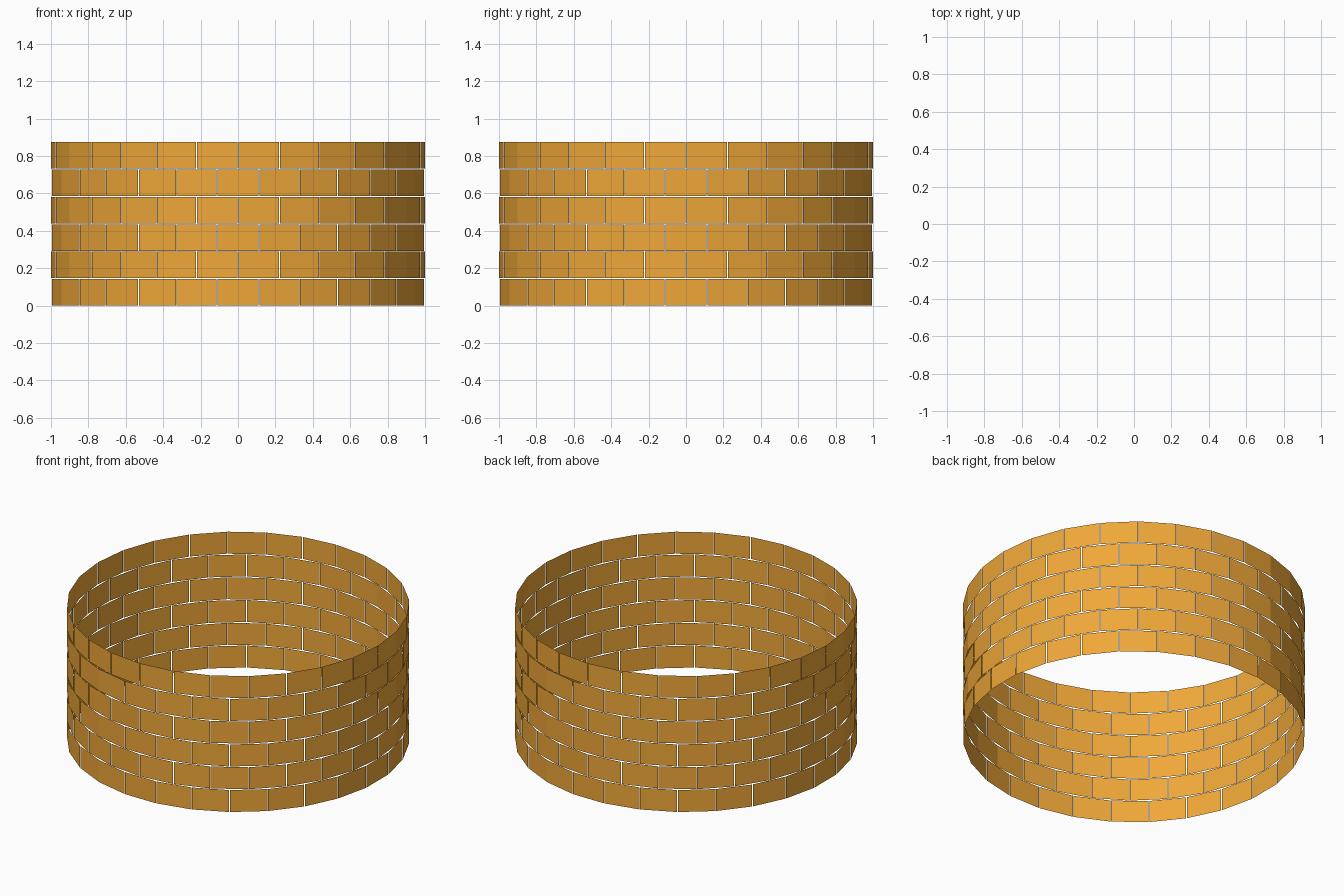
import bpy, bmesh
from math import sin, cos, pi

if "Cube" in bpy.data.objects:
    bpy.data.objects.remove(bpy.data.objects["Cube"])

SIDES, ROWS = 28, 6
RADIUS, HEIGHT, PITCH = 1.0, 0.1415, 0.1467
GAP = 0.004                      # open joint between neighbouring bricks
STEP = 2 * pi / SIDES

mat = bpy.data.materials.new("orange_brick")
mat.diffuse_color = (0.87, 0.39, 0.04, 1)
mat.use_nodes = True
mat.node_tree.nodes["Principled BSDF"].inputs["Base Color"].default_value = mat.diffuse_color


def brick_row(index):
    """One ring of flat, thin brick panels; every other ring is shifted by half a brick."""
    bm = bmesh.new()
    shift = STEP / 2 if index % 2 == 0 else 0
    apothem = RADIUS * cos(STEP / 2)
    half = RADIUS * sin(STEP / 2) - GAP / 2
    z0 = index * PITCH
    for i in range(SIDES):
        a = (i + 0.5) * STEP + shift
        corners = [(-half, z0), (half, z0), (half, z0 + HEIGHT), (-half, z0 + HEIGHT)]
        bm.faces.new([bm.verts.new((apothem * cos(a) - t * sin(a),
                                    apothem * sin(a) + t * cos(a), z))
                      for t, z in corners])
    mesh = bpy.data.meshes.new(f"brick_row_{index + 1}")
    bm.to_mesh(mesh)
    bm.free()
    mesh.materials.append(mat)
    obj = bpy.data.objects.new(mesh.name, mesh)
    bpy.context.collection.objects.link(obj)


# Six stacked rings in running bond
for r in range(ROWS):
    brick_row(r)
